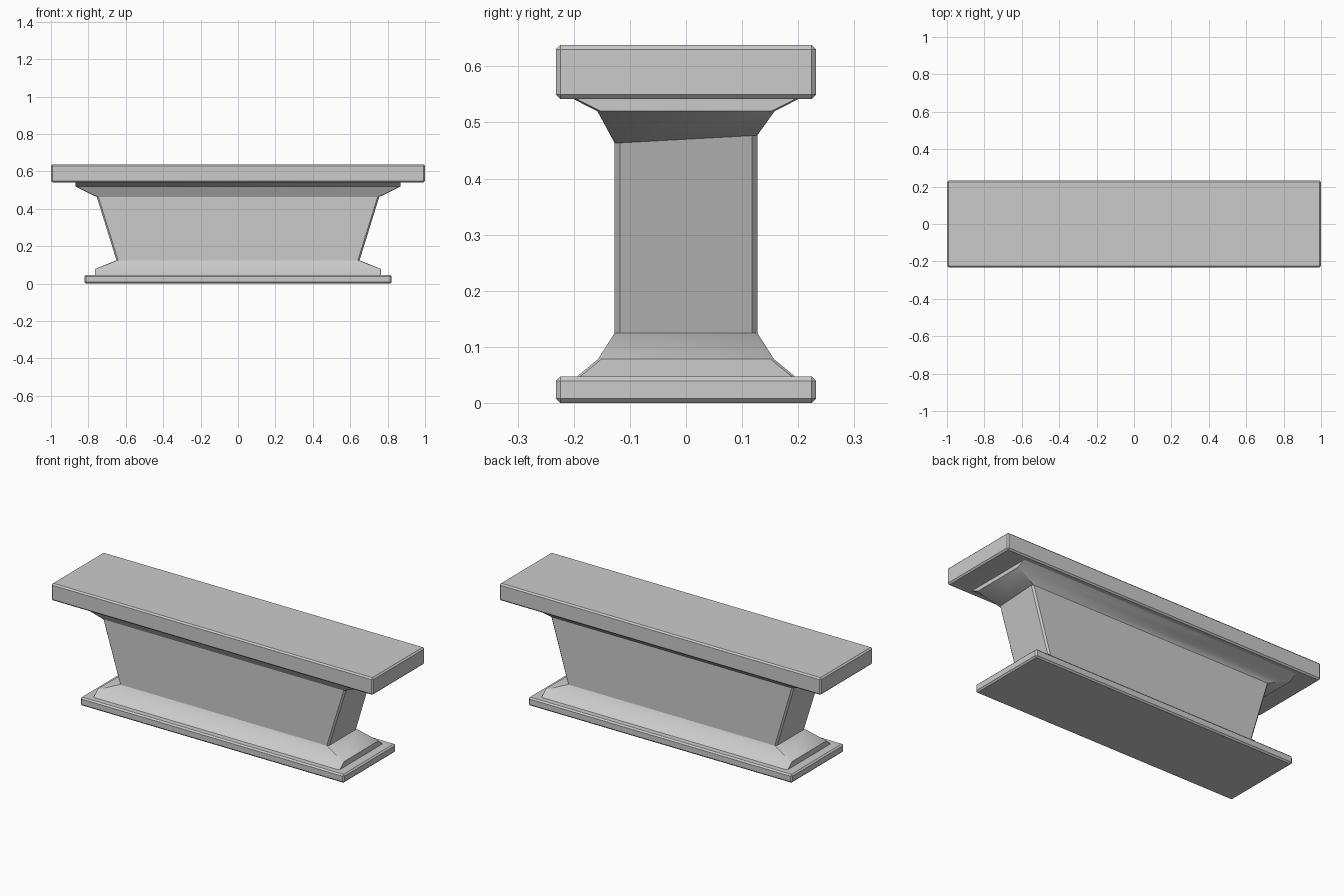
import bpy, bmesh

if "Cube" in bpy.data.objects:
    bpy.data.objects.remove(bpy.data.objects["Cube"])


def loft(name, rings, chamfer):
    """Stack of corner-chamfered rectangles: (half x, half y, z, y-tilt)."""
    bm = bmesh.new()
    loops = []
    for hx, hy, z, tilt in rings:
        a, b = hx - chamfer, hy - chamfer
        pts = [(hx, -b), (hx, b), (a, hy), (-a, hy),
               (-hx, b), (-hx, -b), (-a, -hy), (a, -hy)]
        loops.append([bm.verts.new((x, y, z + tilt * y)) for x, y in pts])
    for lo, hi in zip(loops, loops[1:]):
        for i in range(8):
            j = (i + 1) % 8
            bm.faces.new((lo[i], lo[j], hi[j], hi[i]))
    bm.faces.new(loops[0][::-1])
    bm.faces.new(loops[-1])
    mesh = bpy.data.meshes.new(name)
    bm.to_mesh(mesh)
    bm.free()
    obj = bpy.data.objects.new(name, mesh)
    bpy.context.collection.objects.link(obj)
    return obj


def slab(name, hx, hy, z0, z1, bevel):
    """Box with a single-step bevel on every edge."""
    bpy.ops.mesh.primitive_cube_add(size=2, location=(0, 0, (z0 + z1) / 2))
    obj = bpy.context.object
    obj.name = name
    obj.scale = (hx, hy, (z1 - z0) / 2)
    bpy.ops.object.transform_apply(location=False, rotation=False, scale=True)
    mod = obj.modifiers.new("edge_bevel", 'BEVEL')
    mod.width = bevel
    mod.segments = 1
    return obj


def smooth(obj):
    bpy.ops.object.select_all(action='DESELECT')
    obj.select_set(True)
    bpy.context.view_layer.objects.active = obj
    bpy.ops.object.shade_smooth_by_angle(angle=0.5)


# Flat slabs at top and bottom
slab("top_slab", 1.0, 0.232, 0.542, 0.638, 0.008)
slab("base_slab", 0.82, 0.232, 0.0, 0.047, 0.008)

# Flared pedestal body, slightly tilted at its top edge
TILT = 0.055
loft("pedestal_body", [(0.65, 0.127, 0.125, 0), (0.755, 0.127, 0.47, TILT)], 0.009)

# Flared mouldings with upright end faces
smooth(loft("lower_moulding", [(0.765, 0.197, 0.045, 0), (0.765, 0.157, 0.078, 0),
                               (0.65, 0.127, 0.125, 0)], 0.006))
smooth(loft("upper_moulding", [(0.755, 0.127, 0.47, TILT), (0.87, 0.158, 0.52, 0),
                               (0.87, 0.205, 0.544, 0)], 0.006))
